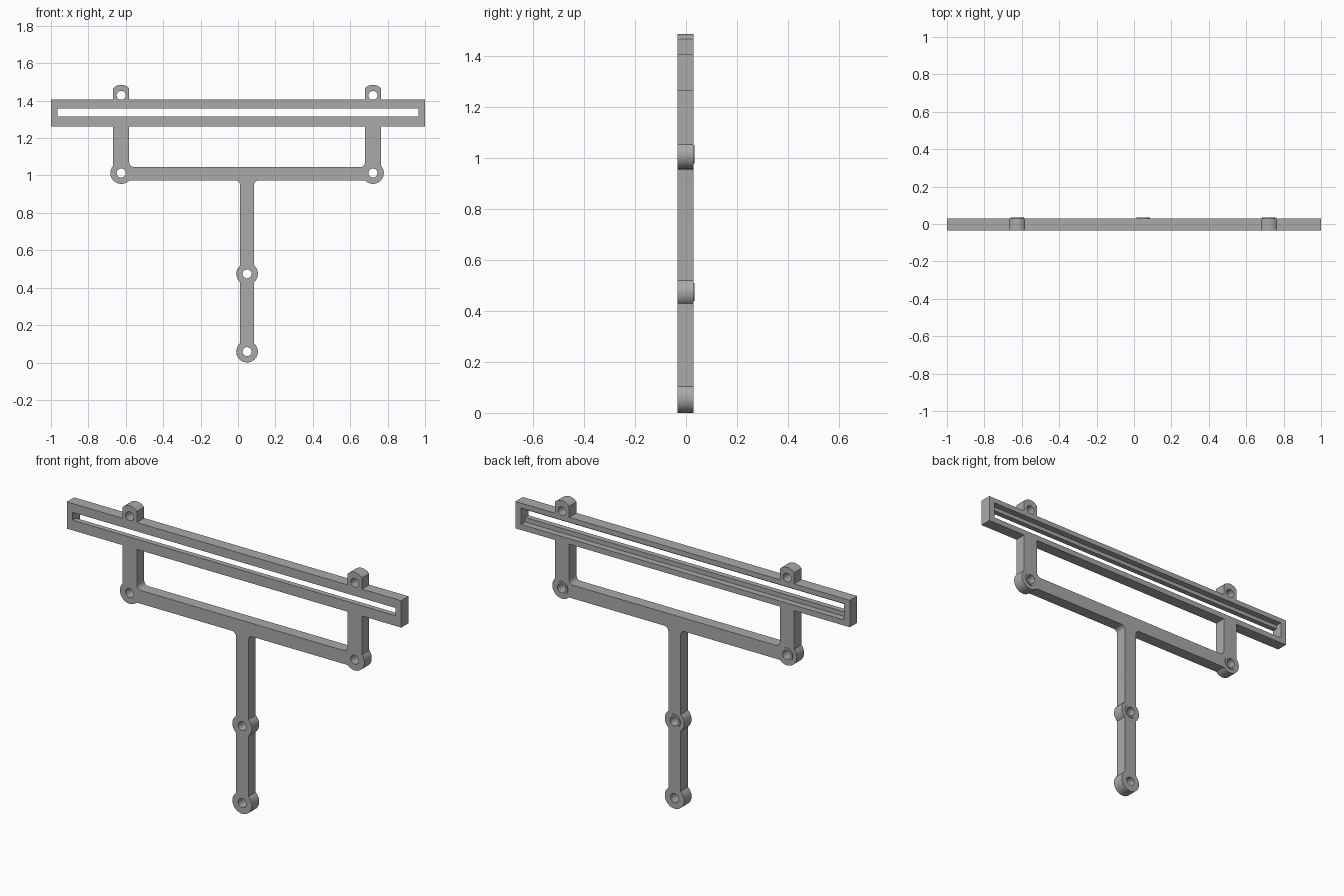
import bpy
import bmesh
from math import acos, asin, cos, sin, degrees, radians

if "Cube" in bpy.data.objects:
    bpy.data.objects.remove(bpy.data.objects["Cube"])

grey = bpy.data.materials.new("plain grey")
grey.use_nodes = True
grey.diffuse_color = (0.4, 0.4, 0.4, 1)
grey.node_tree.nodes["Principled BSDF"].inputs["Base Color"].default_value = (0.4, 0.4, 0.4, 1)

FRONT, BACK, RING_BACK = -0.034, 0.029, 0.034
CENTRE = 0.0485          # x of the stem
ARM_X = 0.673            # arm distance from the stem
ARM, STEM = 0.043, 0.037  # half widths
BOSS, HOLE, FILLET = 0.058, 0.024, 0.025
LOW_Z, MID_Z, ARM_Z, TAB_Z = 0.058, 0.474, 1.013, 1.428
CROSS_BOTTOM, CROSS_TOP = 0.973, 1.045
BAR_BOTTOM, BAR_TOP = 1.261, 1.406


def arc(x, z, r, start, end, steps=16):
    angles = [radians(start + (end - start) * i / steps) for i in range(steps + 1)]
    return [(x + r * cos(a), z + r * sin(a)) for a in angles]


def circle(x, z, r):
    return arc(x, z, r, 0, 348.75, 31)


def rect(x0, x1, z0, z1):
    return [(x0, z0), (x1, z0), (x1, z1), (x0, z1)]


def plate(name, loops, y0, y1, x=0):
    """Extrude an outline with holes from y0 to y1."""
    curve = bpy.data.curves.new(name, "CURVE")
    curve.dimensions = "2D"
    curve.fill_mode = "BOTH"
    curve.extrude = (y1 - y0) / 2
    for loop in loops:
        spline = curve.splines.new("POLY")
        spline.points.add(len(loop) - 1)
        for point, (px, pz) in zip(spline.points, loop):
            point.co = (px, pz, 0, 1)
        spline.use_cyclic_u = True
    obj = bpy.data.objects.new(name, curve)
    bpy.context.collection.objects.link(obj)
    obj.location = (x, (y0 + y1) / 2, 0)
    obj.rotation_euler = (radians(90), 0, 0)
    bpy.ops.object.select_all(action="DESELECT")
    obj.select_set(True)
    bpy.context.view_layer.objects.active = obj
    bpy.ops.object.convert(target="MESH")
    obj = bpy.context.object
    bm = bmesh.new()
    bm.from_mesh(obj.data)
    bmesh.ops.remove_doubles(bm, verts=bm.verts, dist=0.00005)
    bmesh.ops.recalc_face_normals(bm, faces=bm.faces)
    bm.to_mesh(obj.data)
    bm.free()
    obj.data.materials.clear()
    obj.data.materials.append(grey)
    bpy.ops.object.shade_smooth_by_angle(angle=radians(30))
    return obj


# Forked frame: half outline around the stem, then mirrored
stem_a = degrees(acos(STEM / BOSS))
arm_a = degrees(acos(ARM / BOSS))
cross_a = degrees(asin((ARM_Z - CROSS_BOTTOM) / BOSS))
inner = ARM_X - ARM
half = arc(0, LOW_Z, BOSS, -90, stem_a)
half += arc(0, MID_Z, BOSS, -stem_a, stem_a)
half += arc(STEM + FILLET, CROSS_BOTTOM - FILLET, FILLET, 180, 90, 8)
half += arc(ARM_X, ARM_Z, BOSS, 180 + cross_a, 360 + arm_a, 24)
half += [(ARM_X + ARM, BAR_BOTTOM), (inner, BAR_BOTTOM)]
half += arc(inner - FILLET, CROSS_TOP + FILLET, FILLET, 0, -90, 8)
outline = half + [(-x, z) for x, z in reversed(half) if x > 0.0001]
ring_spots = [(0, MID_Z), (-ARM_X, ARM_Z), (ARM_X, ARM_Z)]
holes = [circle(x, z, HOLE) for x, z in ring_spots + [(0, LOW_Z)]]
plate("forked_frame", [outline] + holes, FRONT, BACK, CENTRE)

# Thin raised rings behind the bolt holes
for i, (x, z) in enumerate(ring_spots):
    plate(f"back_ring_{i + 1}", [circle(x, z, 0.036), circle(x, z, HOLE)],
          BACK, RING_BACK, CENTRE)

# Round-topped mounting tabs above the bar
tab_r = 0.057
tab_a = degrees(acos(ARM / tab_r))
for side, name in ((-1, "right_tab"), (1, "left_tab")):
    x = side * ARM_X
    tab = [(x - ARM, BAR_TOP), (x + ARM, BAR_TOP)] + arc(x, TAB_Z, tab_r, tab_a, 180 - tab_a)
    plate(name, [tab, circle(x, TAB_Z, HOLE)], FRONT, BACK, CENTRE)

# Long bar: narrow slot in front, wider channel behind
bar = rect(-1, 1, BAR_BOTTOM, BAR_TOP)
plate("slotted_bar_front", [bar, rect(-0.966, 0.966, 1.316, 1.358)], FRONT, -0.005)
plate("slotted_bar_back", [bar, rect(-0.966, 0.966, 1.291, 1.379)], -0.005, BACK)
